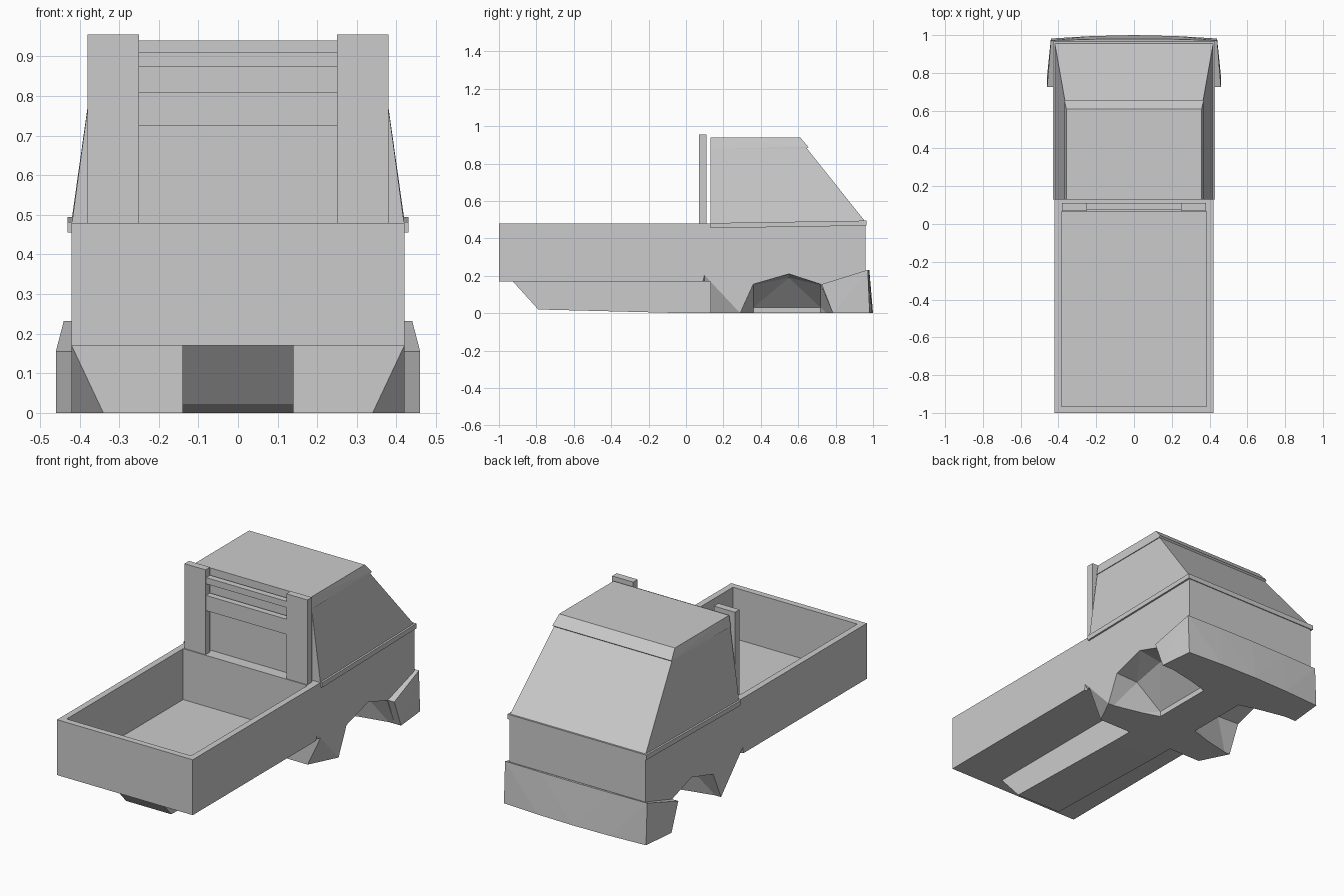
import bpy, bmesh

if "Cube" in bpy.data.objects:
    bpy.data.objects.remove(bpy.data.objects["Cube"])


def make(name, bm):
    bmesh.ops.recalc_face_normals(bm, faces=bm.faces)
    bmesh.ops.dissolve_limit(bm, angle_limit=0.002, verts=bm.verts, edges=bm.edges)
    mesh = bpy.data.meshes.new(name)
    bm.to_mesh(mesh)
    bm.free()
    ob = bpy.data.objects.new(name, mesh)
    bpy.context.collection.objects.link(ob)
    return ob


def hull(name, pts, mirror=False):
    """Convex solid; mirror adds the points on the -x side too."""
    bm = bmesh.new()
    for x, y, z in pts:
        bm.verts.new((x, y, z))
        if mirror and x:
            bm.verts.new((-x, y, z))
    res = bmesh.ops.convex_hull(bm, input=bm.verts)
    junk = [g for g in res["geom_interior"] if isinstance(g, bmesh.types.BMVert)]
    bmesh.ops.delete(bm, geom=junk, context='VERTS')
    return make(name, bm)


def box(name, x0, x1, y0, y1, z0, z1):
    return hull(name, [(x, y, z) for x in (x0, x1) for y in (y0, y1) for z in (z0, z1)])


def extrude_side(name, profile, half_width):
    """Side profile (y, z) extruded across x."""
    bm = bmesh.new()
    face = bm.faces.new([bm.verts.new((-half_width, y, z)) for y, z in profile])
    res = bmesh.ops.extrude_face_region(bm, geom=[face])
    verts = [g for g in res["geom"] if isinstance(g, bmesh.types.BMVert)]
    bmesh.ops.translate(bm, verts=verts, vec=(2 * half_width, 0, 0))
    return make(name, bm)


def cut(target, cutter):
    mod = target.modifiers.new(cutter.name, 'BOOLEAN')
    mod.operation = 'DIFFERENCE'
    mod.solver = 'EXACT'
    mod.object = cutter
    cutter.hide_render = True
    cutter.hide_viewport = False
    cutter.display_type = 'WIRE'


# Lower body with the cargo bed
body = extrude_side("body", [(-1, .17), (.13, .17), (.13, 0), (.96, 0), (.96, .48), (-1, .48)], .42)
cut(body, box("bed_cutter", -.385, .385, -.965, .065, .195, .6))

# Wheel wells and the flared skirt corners ahead of them
for side, s in (("left", -1), ("right", 1)):
    arch = [(.267, -.05), (.29, 0), (.36, .155), (.55, .21), (.72, .155), (.785, 0), (.806, -.05)]
    pts = [(s * x, y, z) for x in (.42, .5) for y, z in arch]
    pts += [(s * .28, .36, .15), (s * .28, .55, .19), (s * .28, .72, .15)]
    pts += [(s * .12, y, z) for y in (.36, .72) for z in (.03, -.05)]
    cut(body, hull(side + "_well_cutter", pts))
    # corner plane through (.42,.13,.17), (.34,.13,0), (.42,.29,0), oversized
    p, a, b = (.42, .13, .17), (-.08, 0, -.17), (0, .16, -.17)
    cor = [tuple(p[i] + u * a[i] + v * b[i] for i in range(3))
           for u, v in ((-.2, -.2), (1.6, -.2), (-.2, 1.6))]
    cor.append((.7, -.1, -.15))
    cut(body, hull(side + "_corner_cutter", [(s * x, y, z) for x, y, z in cor]))

# Central chassis beam under the bed
extrude_side("chassis_beam", [(-.93, .175), (-.79, .02), (0, 0), (.14, 0), (.14, .175)], .14)

# Bowed bumper wrapping round the corners
hull("bumper", [(.46, .725, .155), (.46, .785, 0), (.44, .972, .232), (.44, .982, 0),
                (.22, .978, .232), (.22, .995, 0), (0, .98, .232), (0, 1.0, 0)], True)

# Belt strip, cab and roof
hull("belt_strip", [(.43, .13, .455), (.43, .13, .482), (.43, .965, .468), (.43, .965, .495)], True)
hull("cab", [(.42, .13, .475), (.42, .96, .488), (.364, .13, .885), (.364, .643, .885)], True)
hull("roof", [(.369, .13, .88), (.369, .645, .88), (.369, .655, .888),
              (.358, .13, .94), (.358, .61, .94)], True)

# Headboard frame behind the cab
for side, s in (("left", -1), ("right", 1)):
    box(side + "_headboard_post", s * .25, s * .38, .07, .11, .475, .955)
box("headboard_upper_bar", -.25, .25, .075, .11, .875, .91)
box("headboard_lower_bar", -.25, .25, .075, .11, .725, .81)
